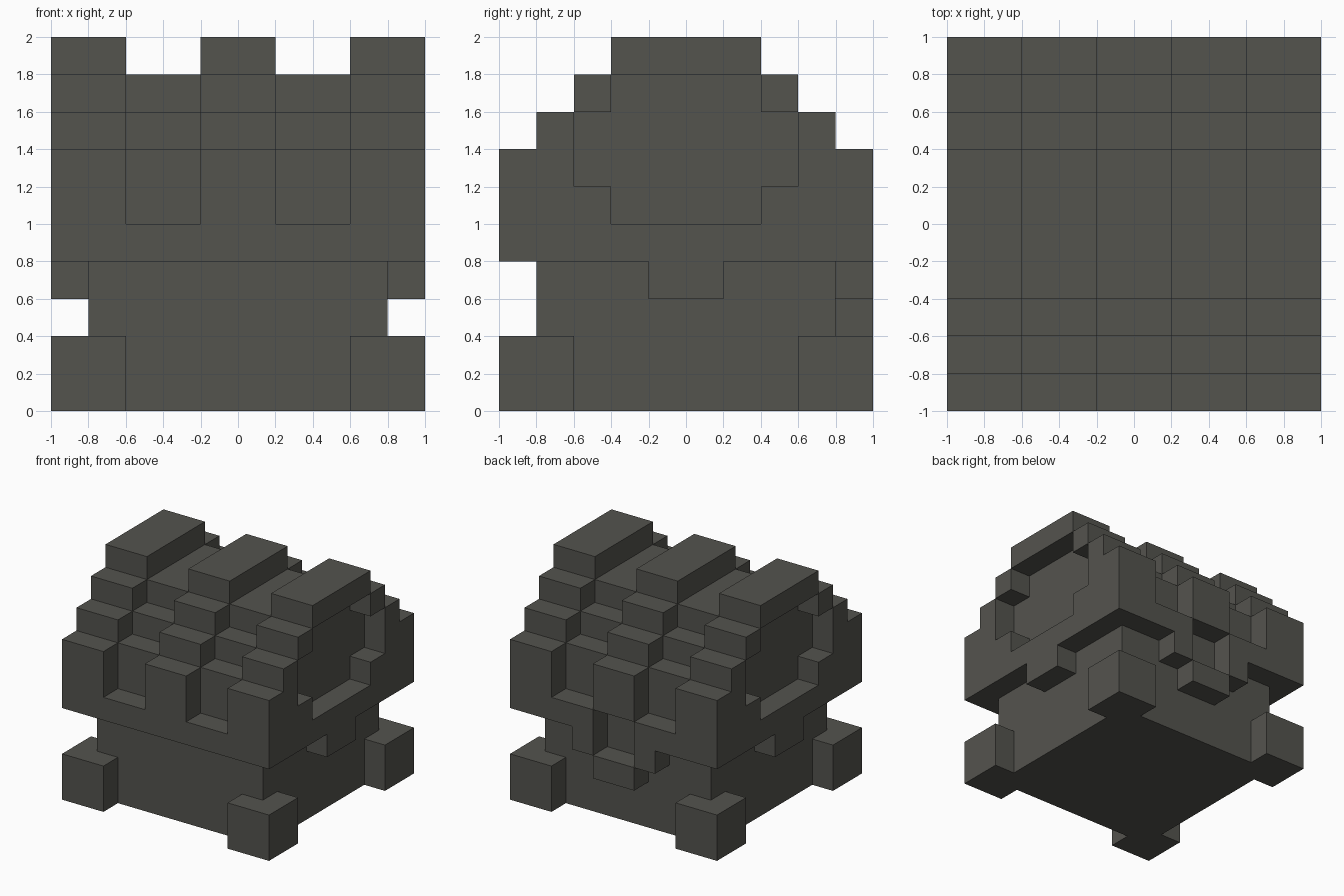
import bpy, bmesh

if "Cube" in bpy.data.objects:
    bpy.data.objects.remove(bpy.data.objects["Cube"])

stone = bpy.data.materials.new("dark_olive_grey")
stone.diffuse_color = (0.088, 0.087, 0.076, 1.0)
stone.use_nodes = True
stone.node_tree.nodes["Principled BSDF"].inputs["Base Color"].default_value = stone.diffuse_color


def slab(name, x0, x1, profile):
    """Extrude a (y, z) outline from x0 to x1."""
    bm = bmesh.new()
    a = [bm.verts.new((x0, y, z)) for y, z in profile]
    b = [bm.verts.new((x1, y, z)) for y, z in profile]
    bm.faces.new(a)
    bm.faces.new(b[::-1])
    n = len(a)
    for i in range(n):
        j = (i + 1) % n
        bm.faces.new((a[j], a[i], b[i], b[j]))
    bmesh.ops.recalc_face_normals(bm, faces=bm.faces)
    mesh = bpy.data.meshes.new(name)
    bm.to_mesh(mesh)
    bm.free()
    mesh.materials.append(stone)
    obj = bpy.data.objects.new(name, mesh)
    bpy.context.collection.objects.link(obj)
    return obj


def box(name, x0, x1, y0, y1, z0, z1):
    return slab(name, x0, x1, [(y0, z0), (y1, z0), (y1, z1), (y0, z1)])


def both(half):
    """Complete a +y half outline with its mirrored half."""
    return half + [(-y, z) for y, z in reversed(half)]


# stepped outlines of the head
steps = [(1, 1.4), (.8, 1.4), (.8, 1.6), (.6, 1.6), (.6, 1.8), (.4, 1.8), (.4, 2)]
ridge = both([(1, .8)] + steps)
groove = both([(1, .8), (1, 1), (.8, 1), (.8, 1.4), (.6, 1.4),
               (.6, 1.6), (.4, 1.6), (.4, 1.8)])
cheek = both([(1, .8), (1, 1.4), (.8, 1.4), (.8, 1.6), (.6, 1.6),
              (.6, 1.2), (.4, 1.2), (.4, 1)])
# middle ridge is notched low at the back
middle = [(.8, .8), (.8, 1), (1, 1)] + ridge[1:]

# body
box("body", -.8, .8, -.8, .8, 0, .8)

# head
slab("middle_ridge", -.2, .2, middle)
for side, s in (("right", 1), ("left", -1)):
    slab(side + "_groove", s * .2, s * .6, groove)
    slab(side + "_ridge", s * .6, s * .8, ridge)
    # outer layer with a stepped recess
    slab(side + "_cheek", s * .8, s, cheek)
    box(side + "_top_lip", s * .8, s, -.4, .4, 1.8, 2)
    for end, e in (("back", 1), ("front", -1)):
        box(f"{side}_{end}_lip_step", s * .8, s, e * .4, e * .6, 1.6, 1.8)
        # feet
        box(f"{side}_{end}_foot", s * .6, s, e * .6, e, 0, .4)
    # side tab under the rim
    box(side + "_tab", s * .8, s, -.2, .2, .6, .8)
    # back loop sides
    box(side + "_back_loop", s * .2, s * .4, .8, 1, .6, .8)

# back loop bottom
box("back_loop_bottom", -.2, .2, .8, 1, .4, .6)
